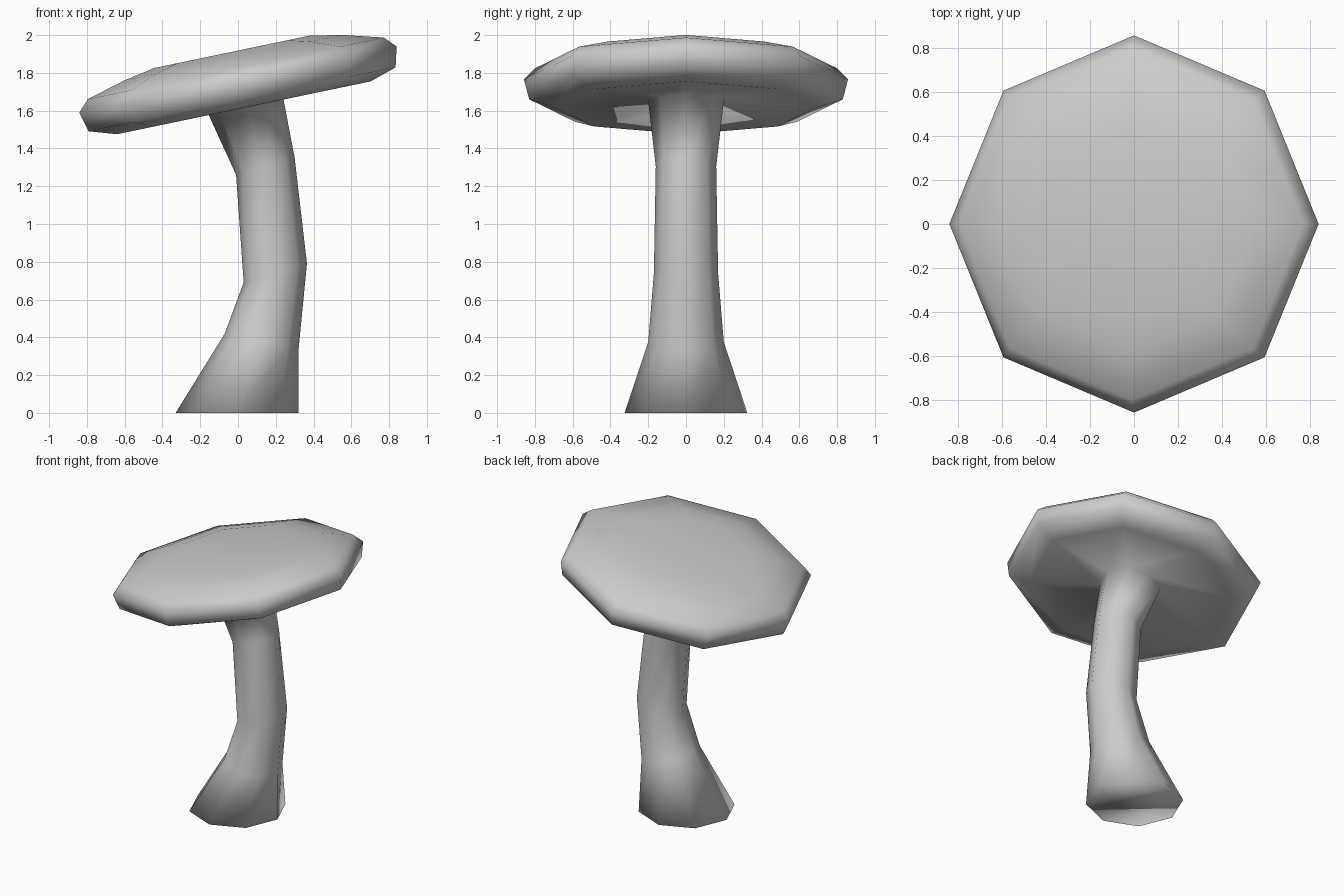
import bpy, bmesh, math
from mathutils import Vector

if "Cube" in bpy.data.objects:
    bpy.data.objects.remove(bpy.data.objects["Cube"])

N = 8
TILT = math.atan2(0.35, 1.68)
CAP_CENTRE = Vector((0, 0, 1.765))
U = Vector((math.cos(TILT), 0, math.sin(TILT)))
W = Vector((-math.sin(TILT), 0, math.cos(TILT)))


def stem_ring(left, right, half_y):
    # Tilted octagon between two (x, z) outline points
    a, b = Vector((left[0], 0, left[1])), Vector((right[0], 0, right[1]))
    c, h = (a + b) / 2, (b - a) / 2
    return [c + h * math.cos(t) + Vector((0, half_y * math.sin(t), 0))
            for t in (2 * math.pi * i / N for i in range(N))]


def cap_ring(r, w):
    # Octagon around the tilted cap axis
    return [CAP_CENTRE + U * r * math.cos(t) + W * w + Vector((0, r * math.sin(t), 0))
            for t in (2 * math.pi * i / N for i in range(N))]


# Bent stem, flared at the foot
rings = [stem_ring(*s) for s in (
    ((-0.33, 0.0), (0.32, 0.0), 0.325),
    ((-0.07, 0.42), (0.32, 0.33), 0.20),
    ((0.03, 0.69), (0.365, 0.79), 0.17),
    ((-0.01, 1.26), (0.30, 1.35), 0.16),
    ((-0.17, 1.61), (0.235, 1.69), 0.20))]

# Cap from the underside, round the rim and over the top
rings += [cap_ring(r, w) for r, w in (
    (0.686, -0.153), (0.83, -0.107), (0.858, 0.0),
    (0.80, 0.06), (0.59, 0.118), (0.42, 0.15))]

bm = bmesh.new()
loops = [[bm.verts.new(p) for p in ring] for ring in rings]
for lo, hi in zip(loops, loops[1:]):
    for i in range(N):
        j = (i + 1) % N
        bm.faces.new((lo[i], lo[j], hi[j], hi[i]))

# Shallow dimple on top, flat foot below
tip = bm.verts.new(CAP_CENTRE + W * 0.135)
for i in range(N):
    bm.faces.new((loops[-1][i], loops[-1][(i + 1) % N], tip))
bm.faces.new(loops[0][::-1])
bmesh.ops.recalc_face_normals(bm, faces=bm.faces)
for f in bm.faces:
    f.smooth = True

mesh = bpy.data.meshes.new("mushroom")
bm.to_mesh(mesh)
bm.free()
bpy.context.collection.objects.link(bpy.data.objects.new("mushroom", mesh))
